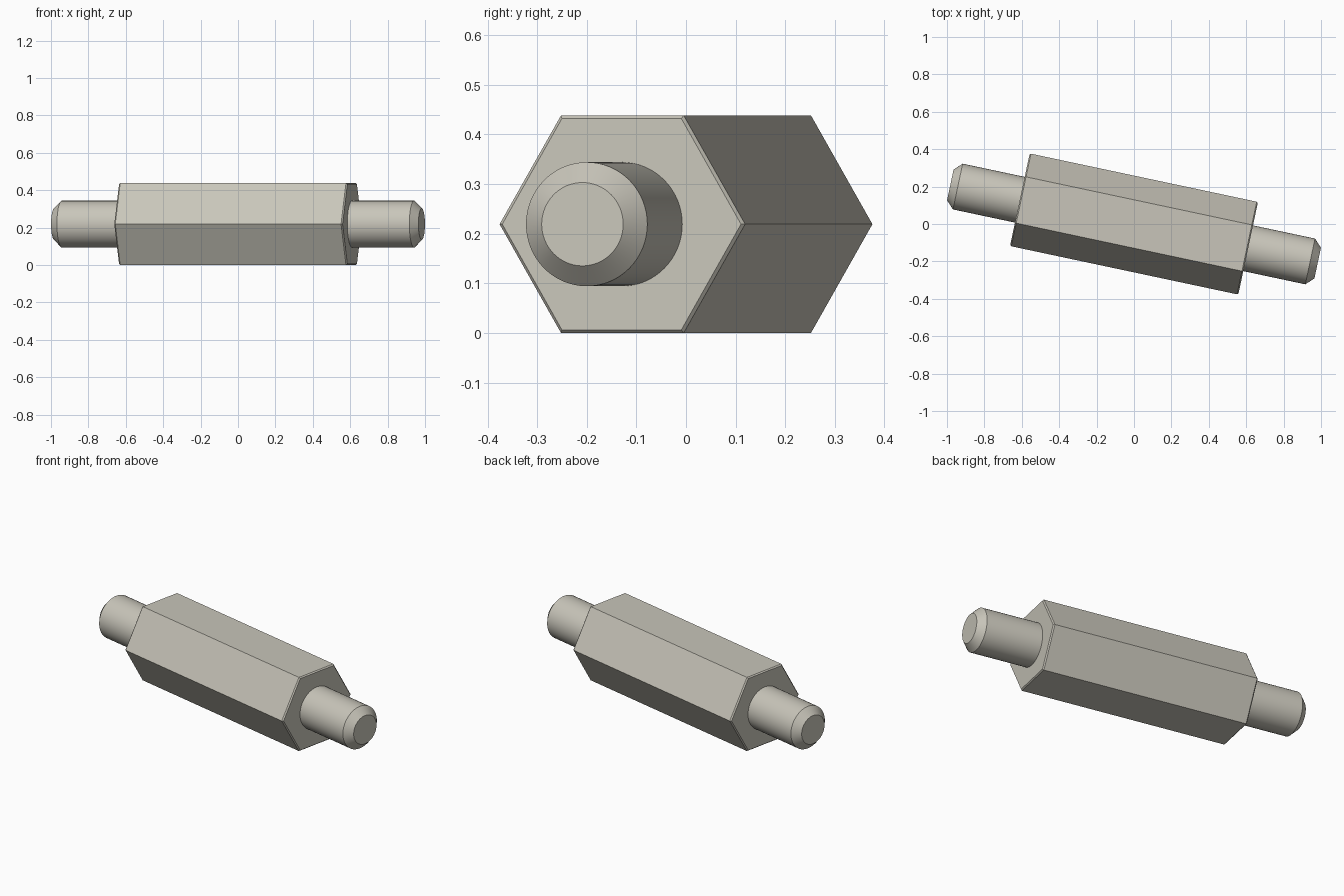
import bpy
import bmesh
import math

cube = bpy.data.objects.get("Cube")
if cube:
    bpy.data.objects.remove(cube, do_unlink=True)

TILT = math.radians(-12)
HEX_R = 0.253
AXIS_Z = HEX_R * math.cos(math.pi / 6)
HALF_BODY = 0.624
HALF_TOTAL = 1.004
CHAMFER = 0.041
EDGE = 0.007

metal = bpy.data.materials.new("warm_grey_metal")
metal.use_nodes = True
colour = (0.58, 0.56, 0.49, 1)
metal.diffuse_color = colour
metal.node_tree.nodes["Principled BSDF"].inputs["Base Color"].default_value = colour


def bar(name, sides, profile, cap_start=True):
    """Loft rings of (position, radius) along the tilted axis."""
    bm = bmesh.new()
    rings = []
    for x, r in profile:
        angles = [math.tau * i / sides for i in range(sides)]
        rings.append([bm.verts.new((x, r * math.cos(a), r * math.sin(a))) for a in angles])
    for a, b in zip(rings, rings[1:]):
        for i in range(sides):
            j = (i + 1) % sides
            bm.faces.new((a[i], a[j], b[j], b[i]))
    bm.faces.new(rings[-1])
    if cap_start:
        bm.faces.new(rings[0])
    bmesh.ops.recalc_face_normals(bm, faces=bm.faces)
    mesh = bpy.data.meshes.new(name)
    bm.to_mesh(mesh)
    bm.free()
    mesh.materials.append(metal)
    obj = bpy.data.objects.new(name, mesh)
    bpy.context.collection.objects.link(obj)
    obj.location.z = AXIS_Z
    obj.rotation_euler.z = TILT
    return obj


# Hexagonal body with finely broken end edges
bar("hex_body", 6, [
    (-HALF_BODY, HEX_R - EDGE), (-HALF_BODY + EDGE, HEX_R),
    (HALF_BODY - EDGE, HEX_R), (HALF_BODY, HEX_R - EDGE)])

# Round chamfered stud on each end
for name, side in (("left_stud", 1), ("right_stud", -1)):
    stud = bar(name, 64, [
        (side * HALF_BODY, 0.125),
        (side * (HALF_TOTAL - CHAMFER), 0.125),
        (side * HALF_TOTAL, 0.125 - CHAMFER)], cap_start=False)
    # The open root is flush with the body, so orient the shell outward
    bm = bmesh.new()
    bm.from_mesh(stud.data)
    tip = max(bm.faces, key=lambda f: len(f.verts))
    if tip.normal.x * side < 0:
        bmesh.ops.reverse_faces(bm, faces=bm.faces)
    bm.to_mesh(stud.data)
    bm.free()
    bpy.ops.object.select_all(action="DESELECT")
    stud.select_set(True)
    bpy.context.view_layer.objects.active = stud
    bpy.ops.object.shade_smooth_by_angle(angle=math.radians(30))
